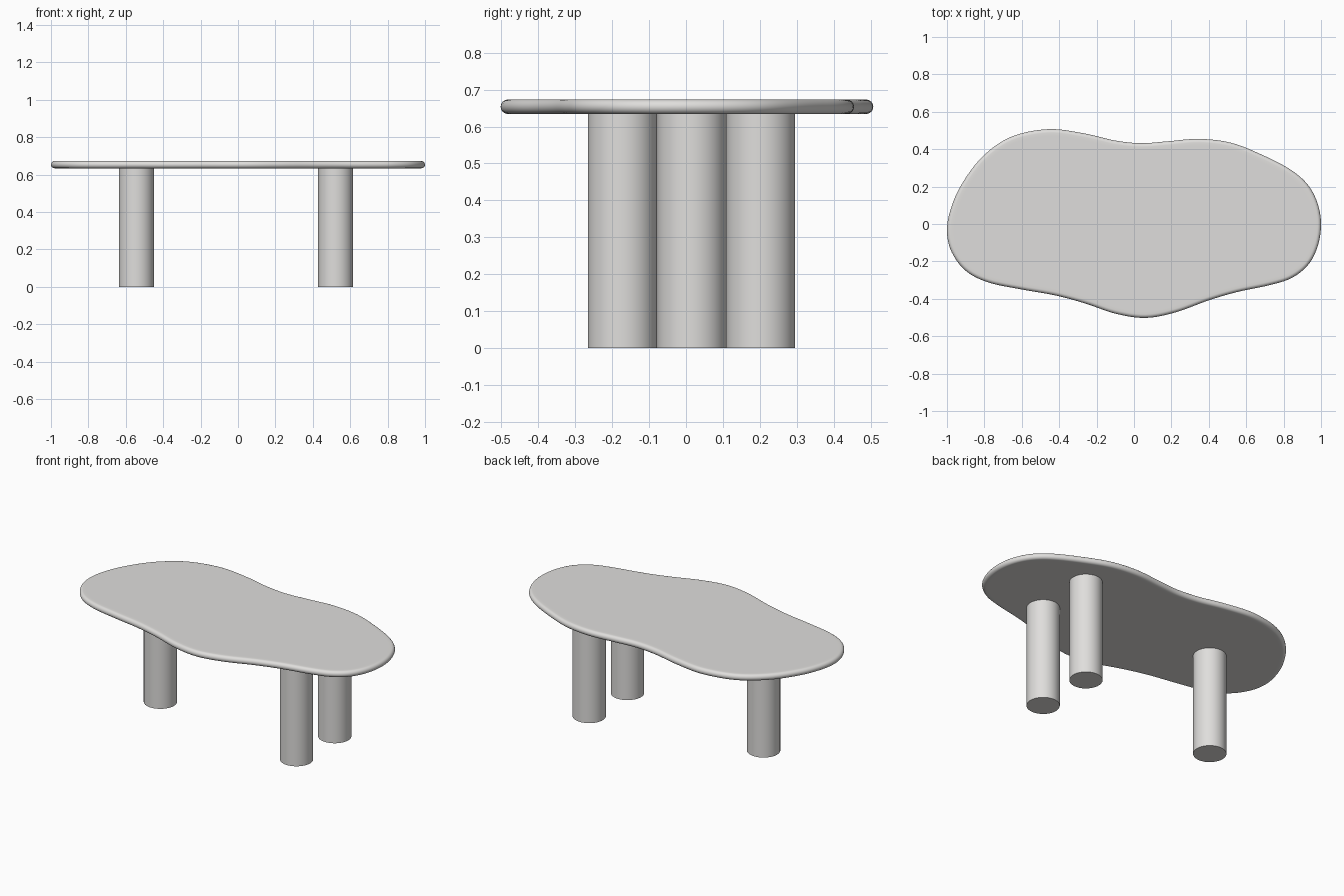
import bpy, bmesh, math
from mathutils import Vector

if "Cube" in bpy.data.objects:
    bpy.data.objects.remove(bpy.data.objects["Cube"])

stone = bpy.data.materials.new("warm_grey")
stone.diffuse_color = (0.74, 0.73, 0.715, 1)
stone.use_nodes = True
stone.node_tree.nodes["Principled BSDF"].inputs["Base Color"].default_value = stone.diffuse_color

Z_LOW, Z_TOP = 0.634, 0.673

# Freeform outline of the top, clockwise from the left end
OUTLINE = [(-1, -0.04), (-0.98, 0.08), (-0.92, 0.215), (-0.81, 0.36),
           (-0.66, 0.465), (-0.46, 0.507), (-0.27, 0.485), (-0.10, 0.446),
           (0.04, 0.432), (0.18, 0.442), (0.35, 0.455), (0.52, 0.434),
           (0.68, 0.372), (0.83, 0.295), (0.925, 0.215), (0.98, 0.115),
           (1, 0), (0.982, -0.12), (0.93, -0.22), (0.84, -0.29),
           (0.72, -0.328), (0.55, -0.364), (0.40, -0.408), (0.22, -0.473),
           (0.06, -0.502), (-0.10, -0.479), (-0.26, -0.425), (-0.42, -0.382),
           (-0.6, -0.35), (-0.78, -0.312), (-0.90, -0.25), (-0.975, -0.15)]


def smooth_loop(points, steps):
    """Closed Catmull-Rom curve through the points."""
    p = [Vector(q) for q in points]
    n, out = len(p), []
    for i in range(n):
        a, b, c, d = p[i - 1], p[i], p[(i + 1) % n], p[(i + 2) % n]
        for k in range(steps):
            t = k / steps
            out.append(0.5 * (2 * b + (c - a) * t + (2 * a - 5 * b + 4 * c - d) * t * t
                              + (3 * b - a - 3 * c + d) * t ** 3))
    return out


def finish(bm, name):
    bmesh.ops.recalc_face_normals(bm, faces=bm.faces)
    me = bpy.data.meshes.new(name)
    bm.to_mesh(me)
    bm.free()
    me.materials.append(stone)
    ob = bpy.data.objects.new(name, me)
    bpy.context.collection.objects.link(ob)
    bpy.ops.object.select_all(action='DESELECT')
    ob.select_set(True)
    bpy.context.view_layer.objects.active = ob
    bpy.ops.object.shade_smooth_by_angle(angle=math.radians(35))


# Tabletop: outline swept with a half-round edge profile
loop = smooth_loop(OUTLINE, 6)
n = len(loop)
inward = []
for i in range(n):
    t = (loop[(i + 1) % n] - loop[i - 1]).normalized()
    inward.append(Vector((t.y, -t.x)))
r, mid = (Z_TOP - Z_LOW) / 2, (Z_TOP + Z_LOW) / 2
profile = [(0.035, Z_LOW)]
for k in range(13):
    a = -math.pi / 2 + math.pi * k / 12
    profile.append((r - r * math.cos(a), mid + r * math.sin(a)))
profile.append((0.035, Z_TOP))

bm = bmesh.new()
rings = [[bm.verts.new((*(p + d * inset), z)) for p, d in zip(loop, inward)]
         for inset, z in profile]
for lo, hi in zip(rings, rings[1:]):
    for i in range(n):
        j = (i + 1) % n
        bm.faces.new((lo[i], lo[j], hi[j], hi[i]))
bm.faces.new(rings[0])
bm.faces.new(rings[-1])
finish(bm, "tabletop")

# Three round legs: one on the left, two on the right
for name, x, y in (("left_leg", -0.543, 0.015),
                   ("front_right_leg", 0.522, -0.172),
                   ("back_right_leg", 0.522, 0.202)):
    bm = bmesh.new()
    bmesh.ops.create_cone(bm, cap_ends=True, segments=64, radius1=0.0935,
                          radius2=0.0935, depth=Z_LOW + 0.002)
    bmesh.ops.translate(bm, verts=bm.verts, vec=(x, y, (Z_LOW + 0.002) / 2))
    finish(bm, name)
